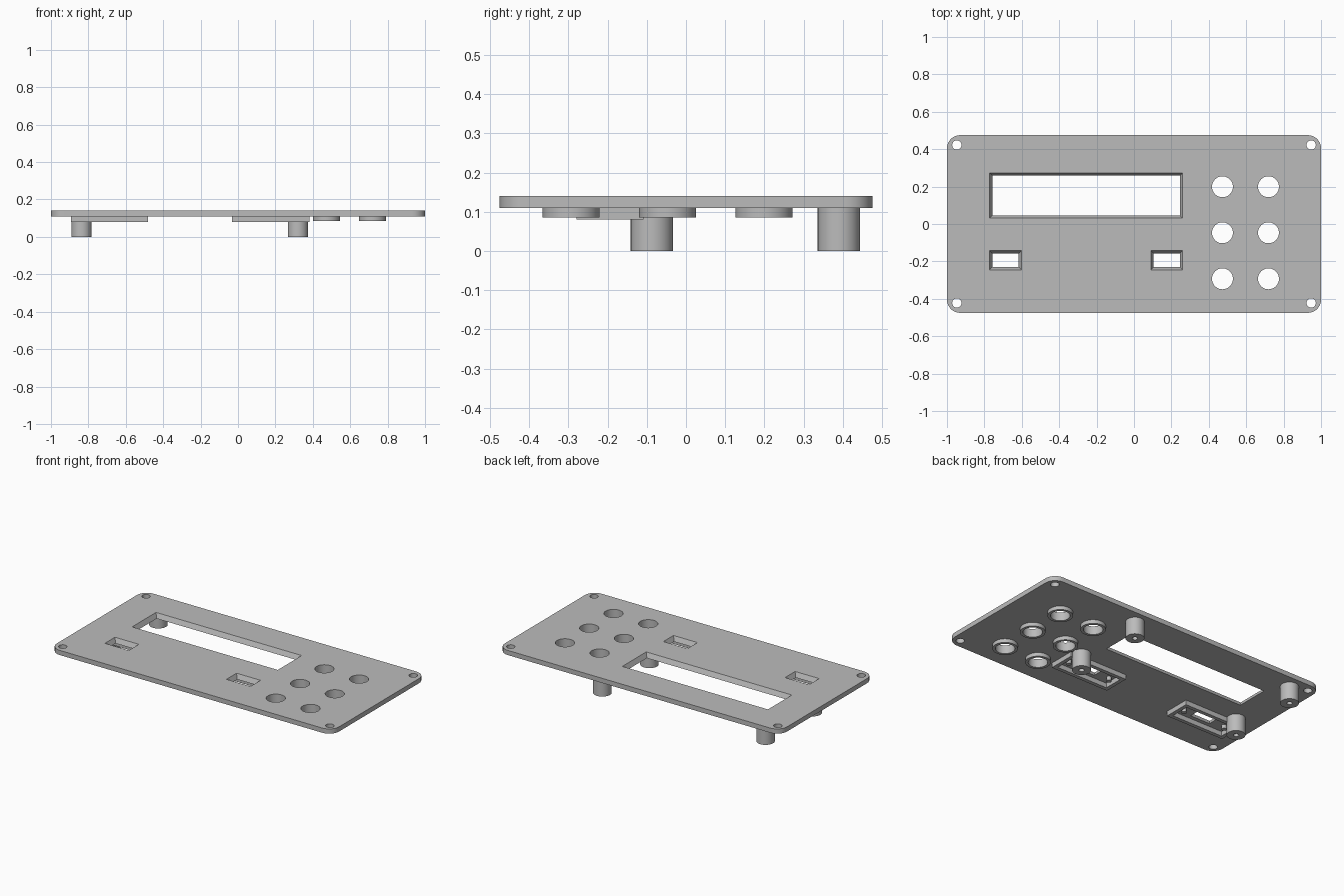
import bpy, bmesh, math

if "Cube" in bpy.data.objects:
    bpy.data.objects.remove(bpy.data.objects["Cube"])

Z0, Z1 = 0.11, 0.14          # underside and top of the plate
grey = bpy.data.materials.new("light grey plastic")
grey.diffuse_color = (0.5, 0.5, 0.5, 1)
grey.use_nodes = True
grey.node_tree.nodes["Principled BSDF"].inputs["Base Color"].default_value = grey.diffuse_color


def rect(cx, cy, hx, hy, r=0.0, n=8):
    """Outline of a rectangle, with rounded corners if r is given."""
    if r == 0:
        return [(cx - hx, cy - hy), (cx + hx, cy - hy), (cx + hx, cy + hy), (cx - hx, cy + hy)]
    pts = []
    for k, (sx, sy) in enumerate([(1, 1), (-1, 1), (-1, -1), (1, -1)]):
        for i in range(n + 1):
            a = math.pi / 2 * (k + i / n)
            pts.append((cx + sx * (hx - r) + r * math.cos(a), cy + sy * (hy - r) + r * math.sin(a)))
    return pts


def circle(cx, cy, r, n=40):
    return [(cx + r * math.cos(2 * math.pi * i / n), cy + r * math.sin(2 * math.pi * i / n)) for i in range(n)]


def prism(bm, low, high, z0, z1):
    """Closed solid between two matching outlines."""
    a = [bm.verts.new((x, y, z0)) for x, y in low]
    b = [bm.verts.new((x, y, z1)) for x, y in high]
    bm.faces.new(a[::-1])
    bm.faces.new(b)
    for i in range(len(a)):
        j = (i + 1) % len(a)
        bm.faces.new((a[i], a[j], b[j], b[i]))


def tube(bm, outer, inner, z0, z1):
    """Hollow wall between two matching outlines."""
    loops = [[bm.verts.new((x, y, z)) for x, y in o]
             for o, z in ((outer, z0), (outer, z1), (inner, z1), (inner, z0))]
    n = len(outer)
    for k in range(4):
        p, q = loops[k], loops[(k + 1) % 4]
        for i in range(n):
            j = (i + 1) % n
            bm.faces.new((p[i], p[j], q[j], q[i]))


def finish(name, bm):
    bmesh.ops.recalc_face_normals(bm, faces=bm.faces)
    me = bpy.data.meshes.new(name)
    bm.to_mesh(me)
    bm.free()
    me.materials.append(grey)
    ob = bpy.data.objects.new(name, me)
    bpy.context.collection.objects.link(ob)
    return ob


def smooth(ob):
    bpy.ops.object.select_all(action='DESELECT')
    ob.select_set(True)
    bpy.context.view_layer.objects.active = ob
    bpy.ops.object.shade_smooth_by_angle(angle=math.radians(30))


buttons = [(x, y) for x in (0.473, 0.719) for y in (0.199, -0.047, -0.293)]
switches = [(-0.687, -0.194), (0.175, -0.194)]
posts = [(x, y) for x in (-0.837, 0.32) for y in (-0.087, 0.39)]

# Face plate
bm = bmesh.new()
o = rect(0, 0, 1, 0.475, 0.07)
prism(bm, o, o, Z0, Z1)
plate = finish("face_plate", bm)

# Openings: screw holes, button holes, tapered display and switch windows
bm = bmesh.new()
holes = [(sx * 0.947, sy * 0.422, 0.025) for sx in (-1, 1) for sy in (-1, 1)]
holes += [(x, y, 0.056) for x, y in buttons]
for x, y, r in holes:
    c = circle(x, y, r)
    prism(bm, c, c, Z0 - 0.05, Z1 + 0.05)
windows = [(-0.256, 0.152, 0.516, 0.121)] + [(x, y, 0.085, 0.051) for x, y in switches]
for x, y, hx, hy in windows:
    t = 0.015   # taper over the plate thickness, continued past both faces
    prism(bm, rect(x, y, hx - 2 * t, hy - 2 * t), rect(x, y, hx + t, hy + t), Z0 - 0.03, Z1 + 0.03)
cutter = finish("opening_cutter", bm)
cutter.hide_render = True
mod = plate.modifiers.new("openings", 'BOOLEAN')
mod.operation, mod.solver, mod.object = 'DIFFERENCE', 'EXACT', cutter
bpy.context.view_layer.objects.active = plate
bpy.ops.object.modifier_apply(modifier=mod.name)
bpy.data.objects.remove(cutter)
smooth(plate)

# Collars around the button holes
for i, (x, y) in enumerate(buttons):
    bm = bmesh.new()
    tube(bm, circle(x, y, 0.073), circle(x, y, 0.056), 0.086, Z0)
    smooth(finish(f"button_collar_{i + 1}", bm))

# Standoffs with screw bores
for i, (x, y) in enumerate(posts):
    bm = bmesh.new()
    tube(bm, circle(x, y, 0.054), circle(x, y, 0.016), 0, Z0)
    smooth(finish(f"standoff_{i + 1}", bm))

# Switch frames and their locating pegs
for i, (x, y) in enumerate(switches):
    bm = bmesh.new()
    tube(bm, rect(x, y, 0.206, 0.085), rect(x, y, 0.182, 0.061), 0.08, Z0)
    finish(f"switch_frame_{i + 1}", bm)
    bm = bmesh.new()
    for s in (-1, 1):
        c = circle(x + s * 0.15, y, 0.015, 24)
        prism(bm, c, c, 0.085, Z0)
    smooth(finish(f"switch_pegs_{i + 1}", bm))
